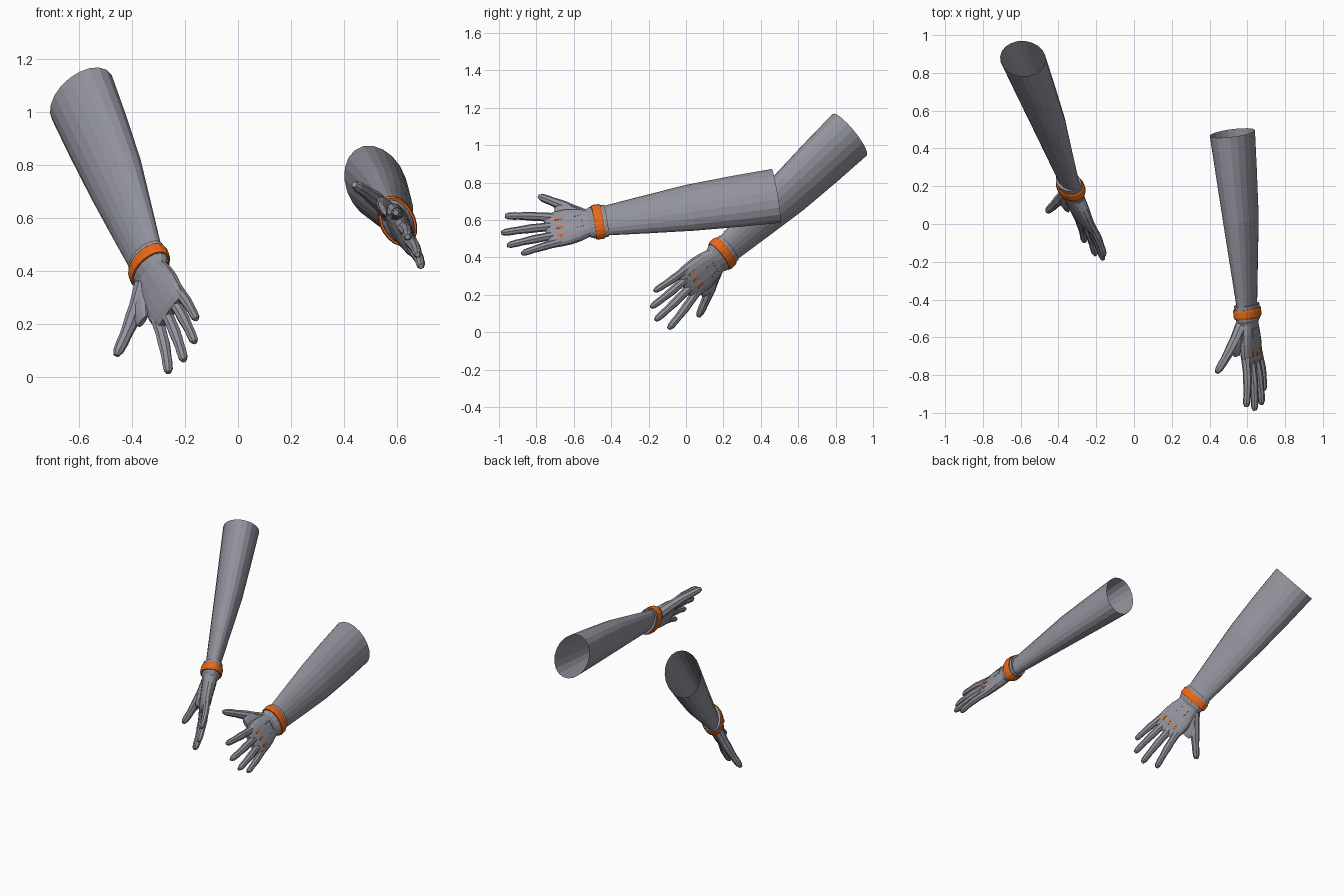
import bpy, bmesh, math
from mathutils import Vector, Matrix

cube = bpy.data.objects.get("Cube")
if cube:
    bpy.data.objects.remove(cube)


def material(name, rgb):
    m = bpy.data.materials.new(name)
    m.use_nodes = True
    m.diffuse_color = (*rgb, 1)
    b = m.node_tree.nodes["Principled BSDF"]
    b.inputs["Base Color"].default_value = (*rgb, 1)
    b.inputs["Roughness"].default_value = 0.7
    return m


GREY = material("suit grey", (0.29, 0.29, 0.34))
ORANGE = material("band orange", (0.8, 0.14, 0.01))


def frame(shoulder, wrist, across, mirror):
    """Arm space: x along the arm, y towards the little finger, z out of the back of the hand."""
    d = (Vector(wrist) - Vector(shoulder)).normalized()
    w = Vector(across)
    w = (w - d * w.dot(d)).normalized()
    n = d.cross(w) * (-1 if mirror else 1)
    m = Matrix((d, w, n)).transposed().to_4x4()
    m.translation = wrist
    return m


def finish(bm, name, mat, m):
    bmesh.ops.recalc_face_normals(bm, faces=bm.faces)
    bm.transform(m)
    if m.determinant() < 0:
        bmesh.ops.reverse_faces(bm, faces=bm.faces)
    me = bpy.data.meshes.new(name)
    bm.to_mesh(me)
    bm.free()
    me.materials.append(mat)
    ob = bpy.data.objects.new(name, me)
    bpy.context.collection.objects.link(ob)
    return ob


def power(c, p):
    return math.copysign(abs(c) ** p, c)


def loft(name, rings, mat, m, sides=12, p=1.0, cap=(False, False), loop=False):
    """Skin rings given as (centre, side axis, up axis)."""
    bm = bmesh.new()
    loops = []
    for c, a, b in rings:
        loops.append([bm.verts.new(c + a * power(math.cos(t), p) + b * power(math.sin(t), p))
                      for t in (math.tau * (i + 0.5) / sides for i in range(sides))])
    pairs = list(zip(loops, loops[1:])) + ([(loops[-1], loops[0])] if loop else [])
    for r, q in pairs:
        for i in range(sides):
            j = (i + 1) % sides
            bm.faces.new((r[i], r[j], q[j], q[i]))
    if cap[0]:
        bm.faces.new(loops[0])
    if cap[1]:
        bm.faces.new(loops[-1])
    return finish(bm, name, mat, m)


def section(u, v, s, rv, rs):
    return Vector((u, v, s)), Vector((0, rv, 0)), Vector((0, 0, rs))


def finger(name, root, tip, r0, r1, m):
    root, tip = Vector(root), Vector(tip)
    axis = (tip - root).normalized()
    up = Vector((0, 0, 1))
    up = (up - axis * up.dot(axis)).normalized()
    side = up.cross(axis)
    rings = []
    # Slight swelling at the joints, blunt fingertip
    for t, k in ((0, 1), (0.3, 0.95), (0.45, 1.04), (0.55, 1), (0.72, 0.93),
                 (0.8, 1), (0.93, 0.95), (1, 0.55)):
        r = (r0 + (r1 - r0) * t) * k
        bend = up * 0.008 * math.sin(math.pi * t)
        rings.append((root.lerp(tip, t) + bend, side * r, up * r))
    loft(name, rings, GREY, m, 8, cap=(True, True))


def plate(name, centre, size, mat, m, turn=0.0):
    bm = bmesh.new()
    bmesh.ops.create_cube(bm, size=1)
    bm.transform(Matrix.Translation(centre) @ Matrix.Rotation(turn, 4, 'X')
                 @ Matrix.Diagonal((*size, 1)))
    finish(bm, name, mat, m)


def build_arm(side, m):
    # Open tapering sleeve
    loft(side + "_sleeve",
         [section(-0.965, 0, 0, 0.154, 0.112), section(-0.75, 0, 0.004, 0.147, 0.1),
          section(-0.5, 0, 0.008, 0.133, 0.085), section(-0.25, 0, 0.004, 0.108, 0.063),
          section(0.01, 0, 0, 0.08, 0.041)], GREY, m, 20)
    # Glove cuff and palm
    loft(side + "_cuff",
         [section(-0.045, 0, 0, 0.082, 0.044), section(-0.045, 0, 0, 0.092, 0.06),
          section(0.035, 0, 0, 0.09, 0.056), section(0.06, 0, 0, 0.078, 0.042)], GREY, m, 16)
    loft(side + "_palm",
         [section(0.03, 0, 0, 0.08, 0.046), section(0.06, 0, 0, 0.078, 0.043),
          section(0.11, 0.003, 0, 0.092, 0.041), section(0.16, 0.004, 0, 0.102, 0.038),
          section(0.22, 0.008, 0, 0.103, 0.033), section(0.265, 0.014, 0, 0.098, 0.025),
          section(0.285, 0.014, 0, 0.09, 0.015)], GREY, m, 16, 0.8, (True, True))
    # Coloured wrist band
    loft(side + "_wrist_band",
         [section(-0.025, 0, 0, 0.088, 0.054), section(-0.025, 0, 0, 0.096, 0.064),
          section(-0.015, 0, 0, 0.1, 0.068), section(0.015, 0, 0, 0.1, 0.068),
          section(0.025, 0, 0, 0.096, 0.064), section(0.025, 0, 0, 0.088, 0.054)],
         ORANGE, m, 20, loop=True)
    # Fingers and thumb
    finger(side + "_index_finger", (0.23, -0.062, 0), (0.487, -0.112, 0.003), 0.026, 0.019, m)
    finger(side + "_middle_finger", (0.23, -0.01, 0.002), (0.522, -0.016, 0.003), 0.026, 0.019, m)
    finger(side + "_ring_finger", (0.23, 0.043, 0.002), (0.504, 0.065, 0.008), 0.025, 0.018, m)
    finger(side + "_little_finger", (0.21, 0.085, 0), (0.436, 0.122, 0.002), 0.024, 0.017, m)
    finger(side + "_thumb", (0.06, -0.05, -0.014), (0.28, -0.243, -0.09), 0.036, 0.02, m)
    # Web between thumb and palm
    loft(side + "_thumb_web",
         [section(0.07, -0.05, -0.01, 0.03, 0.03), section(0.13, -0.09, -0.022, 0.045, 0.027),
          section(0.18, -0.105, -0.03, 0.045, 0.02), section(0.215, -0.105, -0.032, 0.03, 0.01)],
         GREY, m, 10, cap=(True, True))
    # Knuckle slots
    for i, (v, turn) in enumerate(((-0.036, 0.1), (0.014, 0), (0.06, -0.2))):
        plate(f"{side}_knuckle_slot_{i + 1}", (0.21, v, 0.032 - abs(v) * 0.05),
              (0.04, 0.012, 0.008), ORANGE, m, turn)
    # Raised bracket on the back of the hand
    plate(side + "_bracket_bar", (0.085, -0.005, 0.04), (0.006, 0.07, 0.008), GREY, m)
    for v in (-0.037, 0.027):
        plate(side + "_bracket_arm", (0.108, v, 0.037), (0.045, 0.006, 0.008), GREY, m)


build_arm("left", frame((0.52, 0.49, 0.73), (0.6, -0.47, 0.59), (0.095, 0.085, -0.2), False))
build_arm("right", frame((-0.59, 0.88, 1.06), (-0.335, 0.195, 0.42), (0.11, -0.085, 0.195), True))
